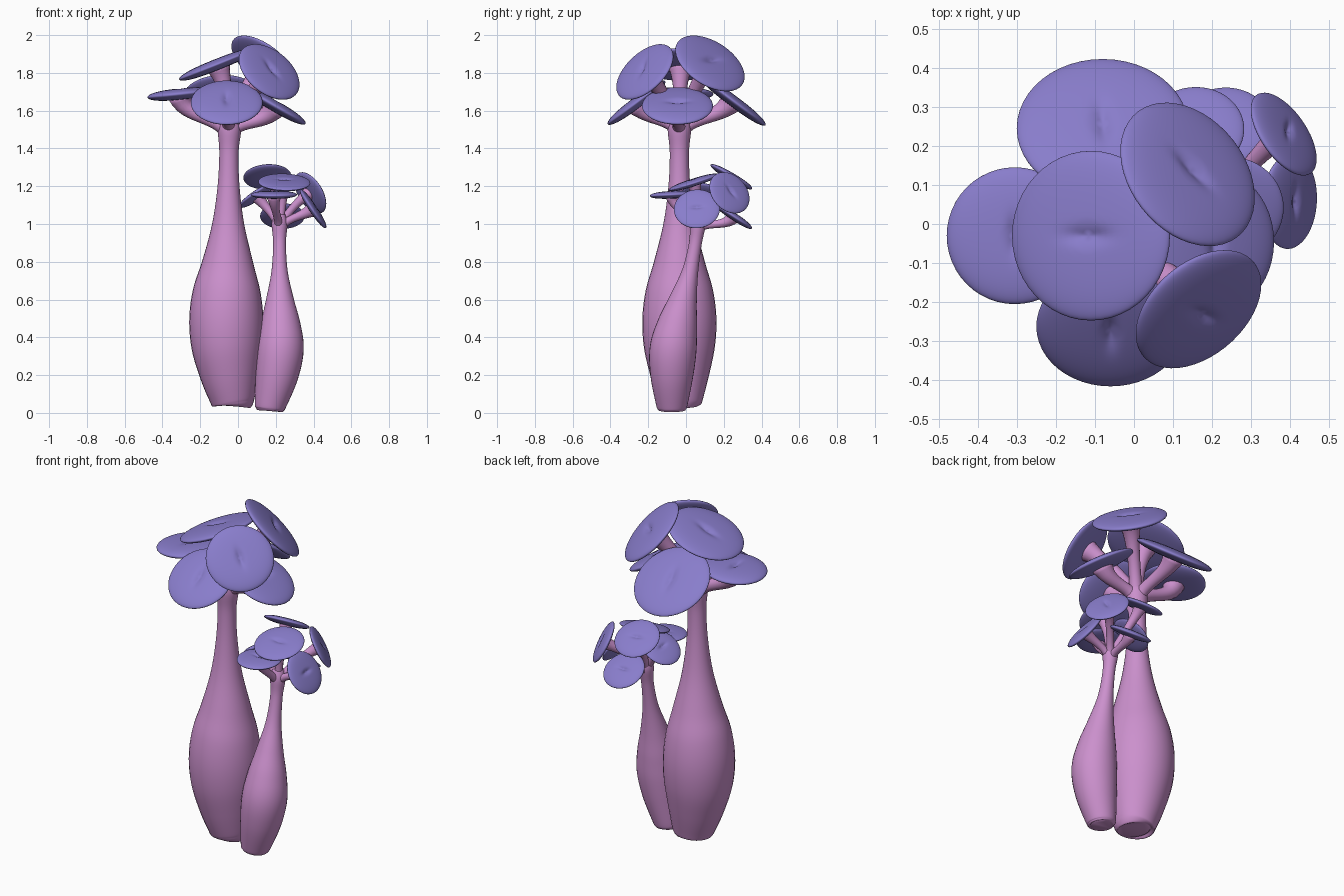
import bpy, bmesh, math
from mathutils import Vector, Matrix

if "Cube" in bpy.data.objects:
    bpy.data.objects.remove(bpy.data.objects["Cube"])


def material(name, rgb):
    m = bpy.data.materials.new(name)
    m.diffuse_color = (*rgb, 1)
    m.use_nodes = True
    m.node_tree.nodes["Principled BSDF"].inputs["Base Color"].default_value = m.diffuse_color
    return m


PINK = material("pink stem", (0.60, 0.28, 0.61))
PURPLE = material("purple cap", (0.25, 0.205, 0.60))


def finish(bm, name, mat):
    bmesh.ops.recalc_face_normals(bm, faces=bm.faces)
    me = bpy.data.meshes.new(name)
    bm.to_mesh(me)
    bm.free()
    me.materials.append(mat)
    for p in me.polygons:
        p.use_smooth = True
    ob = bpy.data.objects.new(name, me)
    bpy.context.collection.objects.link(ob)


def loft(bm, pts, seg=32):
    """Round tube through (x, y, z, radius) points, closed at both ends."""
    rings = []
    for i, p in enumerate(pts):
        a, b = pts[max(i - 1, 0)], pts[min(i + 1, len(pts) - 1)]
        tangent = (Vector(b[:3]) - Vector(a[:3])).normalized()
        q = Vector((0, 0, 1)).rotation_difference(tangent)
        ring = []
        for k in range(seg):
            t = 2 * math.pi * k / seg
            ring.append(bm.verts.new(Vector(p[:3]) + q @ Vector((math.cos(t), math.sin(t), 0)) * p[3]))
        rings.append(ring)
    for r, s in zip(rings, rings[1:]):
        for k in range(seg):
            j = (k + 1) % seg
            bm.faces.new((r[k], r[j], s[j], s[k]))
    bm.faces.new(rings[0][::-1])
    bm.faces.new(rings[-1])


def smooth_path(keys, n=6):
    """Catmull-Rom curve through the key points."""
    out = []
    for i in range(len(keys) - 1):
        p = [keys[min(max(i + d, 0), len(keys) - 1)] for d in (-1, 0, 1, 2)]
        for s in range(n):
            t = s / n
            out.append(tuple(0.5 * (2 * b + (c - a) * t + (2 * a - 5 * b + 4 * c - d) * t * t
                                    + (3 * b - a - 3 * c + d) * t ** 3) for a, b, c, d in zip(*p)))
    return out + [keys[-1]]


def branch(bm, base, end, normal, rise, r):
    """Curved arm rising from the stem and meeting a cap from below."""
    p0, p3 = Vector(base), Vector(end)
    p1, p2 = p0 + Vector((0, 0, rise)), p3 - normal * rise
    pts = []
    for i in range(15):
        t = i / 14
        u = 1 - t
        v = p0 * u ** 3 + p1 * 3 * u * u * t + p2 * 3 * u * t * t + p3 * t ** 3
        pts.append((*v, r * (1 - 0.25 * math.sin(math.pi * t) + 0.5 * t ** 6)))
    loft(bm, pts, 18)


def cap(name, centre, normal, radius, thick, angle):
    """Lens-shaped disc with a small slit dent in its upper face."""
    bm = bmesh.new()
    bmesh.ops.create_uvsphere(bm, u_segments=48, v_segments=40, radius=1)
    ca, sa = math.cos(math.radians(angle)), math.sin(math.radians(angle))
    for v in bm.verts:
        x, y = v.co.x, v.co.y
        rr = min(1, math.hypot(x, y))
        z = math.copysign(thick * math.sqrt(max(0, 1 - rr ** 2.6)), v.co.z)
        if v.co.z > 0:
            along, across = x * ca + y * sa, y * ca - x * sa
            z -= thick * 0.5 * math.exp(-(along / 0.26) ** 2 - (across / 0.09) ** 2)
        v.co = (x * radius, y * radius, z)
    q = Vector((0, 0, 1)).rotation_difference(normal)
    bmesh.ops.transform(bm, matrix=Matrix.Translation(centre) @ q.to_matrix().to_4x4(), verts=bm.verts)
    finish(bm, name, PURPLE)


def plant(name, stem, caps, base, rise, r, thick):
    bm = bmesh.new()
    loft(bm, smooth_path(stem))
    for label, c, n, radius, angle in caps:
        n = Vector(n).normalized()
        branch(bm, base, Vector(c) - n * thick * 0.4, n, rise, r)
        cap(f"{name}_cap_{label}", Vector(c), n, radius, thick, angle)
    finish(bm, f"{name}_stem", PINK)


# Tall plant: swollen stem, seven caps
plant("tall",
      [(-.025, -.03, .035, .085), (-.025, -.03, .045, .108), (-.03, -.03, .08, .122),
       (-.045, -.033, .2, .156), (-.058, -.035, .35, .188), (-.062, -.035, .5, .196),
       (-.06, -.035, .65, .178), (-.055, -.035, .8, .135), (-.052, -.035, 1.0, .085),
       (-.05, -.035, 1.2, .058), (-.048, -.035, 1.38, .051), (-.045, -.035, 1.5, .062),
       (-.042, -.035, 1.56, .05)],
      [("top", (-.11, -.03, 1.845), (-.37, 0, .93), .217, 0),
       ("back_right", (.137, .127, 1.85), (.55, .45, .7), .205, -45),
       ("front_right", (.165, -.218, 1.805), (.51, -.59, .62), .186, -35),
       ("right", (.195, -.045, 1.625), (.5, 0, .86), .188, 90),
       ("front", (-.06, -.262, 1.642), (0, -.6, .8), .19, 90),
       ("back", (-.08, .245, 1.655), (0, .6, .8), .22, 95),
       ("left", (-.305, -.03, 1.688), (-.1, 0, 1), .175, 90)],
      (-.045, -.035, 1.44), .13, .044, .03)

# Short plant: leaning stem, seven caps
plant("short",
      [(.165, -.075, .01, .06), (.166, -.075, .018, .074), (.172, -.075, .05, .085),
       (.205, -.075, .2, .114), (.224, -.068, .34, .124), (.225, -.045, .47, .106),
       (.222, -.015, .6, .074), (.22, .022, .75, .043), (.22, .05, .9, .034),
       (.22, .063, 1.0, .042), (.22, .065, 1.05, .03)],
      [("top", (.245, .04, 1.22), (.03, -.3, .95), .138, 0),
       ("front", (.19, -.07, 1.155), (0, -.05, 1), .122, 0),
       ("left", (.1, .09, 1.152), (-.55, .15, .82), .112, 90),
       ("back", (.155, .24, 1.25), (-.05, .5, .86), .127, 10),
       ("back_low", (.235, .25, 1.042), (0, .55, .83), .118, 0),
       ("back_right", (.383, .23, 1.165), (.73, .5, .45), .122, 60),
       ("right", (.398, .058, 1.08), (.83, -.05, .55), .122, 90)],
      (.22, .06, .95), .075, .027, .02)
